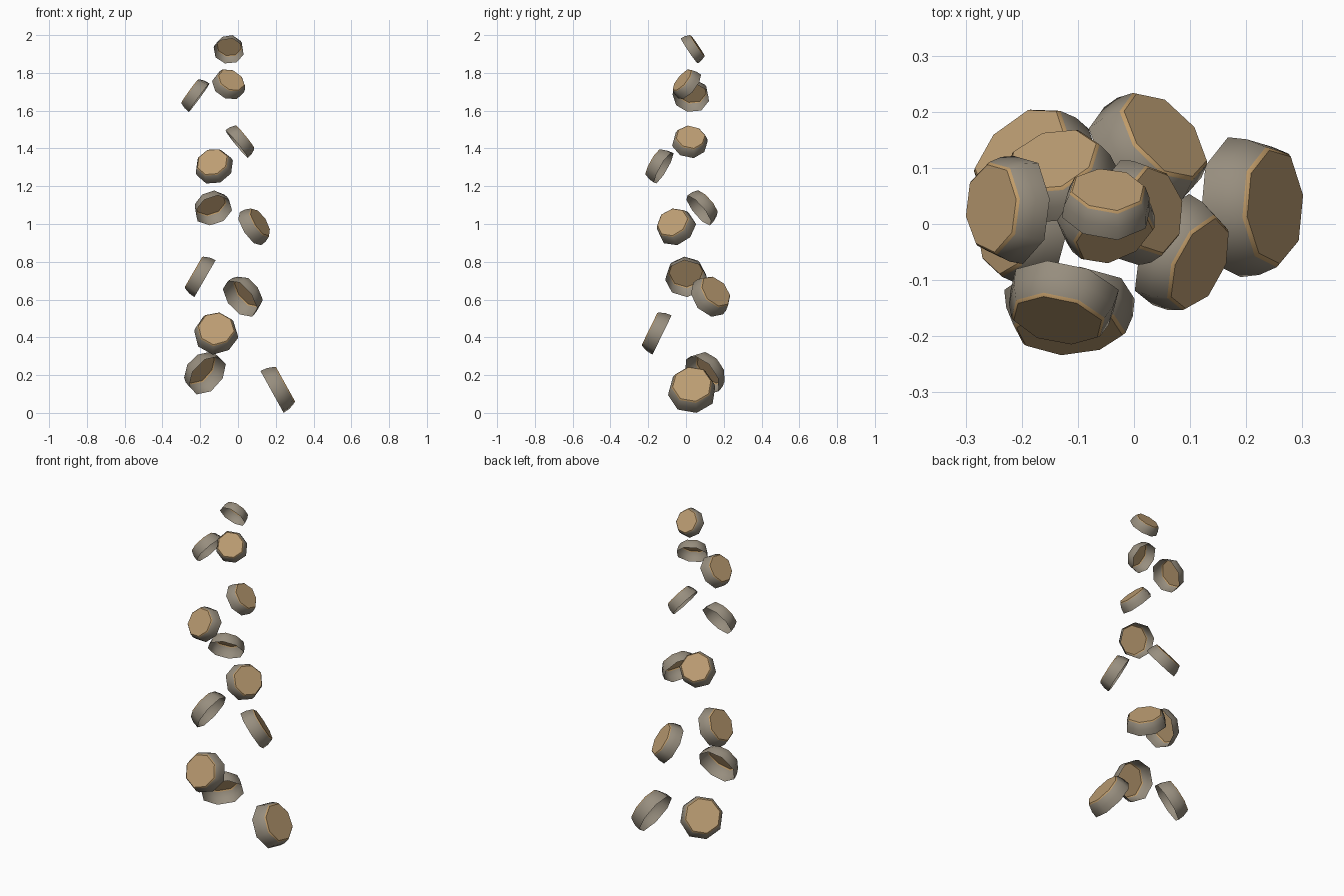
import bpy, bmesh, math, random
from mathutils import Vector, Matrix

random.seed(4)
cube = bpy.data.objects.get("Cube")
if cube:
    bpy.data.objects.remove(cube, do_unlink=True)


def material(name, rgb):
    m = bpy.data.materials.new(name)
    m.use_nodes = True
    m.diffuse_color = (*rgb, 1)
    m.node_tree.nodes["Principled BSDF"].inputs["Base Color"].default_value = (*rgb, 1)
    return m


WALL = material("grey brown bark", (0.31, 0.27, 0.21))
CAP = material("tan cut face", (0.50, 0.335, 0.17))
RIM = material("light tan rim", (0.53, 0.33, 0.14))

SIDES = 8
PROFILE = [(1.0, 0.0), (0.97, 0.3), (0.86, 0.59), (0.81, 0.64)]  # radius, height


def stub(name, centre, radius, azimuth, tilt):
    """Open tapered cup whose capped end points along azimuth and tilt."""
    bm = bmesh.new()
    phase = random.uniform(0, math.tau / SIDES)
    wobble = [random.uniform(0.97, 1.05) for _ in range(SIDES)]
    rings = []
    for r, h in PROFILE:
        rings.append([bm.verts.new((r * w * radius * math.cos(phase + math.tau * i / SIDES),
                                    r * w * radius * math.sin(phase + math.tau * i / SIDES),
                                    h * radius)) for i, w in enumerate(wobble)])
    # Bark wall, then the narrow bevel around the cut face
    for level in range(len(rings) - 1):
        low, high = rings[level], rings[level + 1]
        for i in range(SIDES):
            j = (i + 1) % SIDES
            f = bm.faces.new((low[i], low[j], high[j], high[i]))
            f.smooth = True
            f.material_index = 2 if level == len(rings) - 2 else 0
    bm.faces.new(rings[-1]).material_index = 1

    # Point the cap outward and upward, then centre the bounds
    aim = Vector((math.cos(math.radians(tilt)) * math.cos(math.radians(azimuth)),
                  math.cos(math.radians(tilt)) * math.sin(math.radians(azimuth)),
                  math.sin(math.radians(tilt))))
    bm.transform(aim.to_track_quat('Z', 'Y').to_matrix().to_4x4())
    mid = Vector([(min(v.co[k] for v in bm.verts) + max(v.co[k] for v in bm.verts)) / 2
                  for k in range(3)])
    bm.transform(Matrix.Translation(-mid))

    mesh = bpy.data.meshes.new(name)
    bm.to_mesh(mesh)
    bm.free()
    for m in (WALL, CAP, RIM):
        mesh.materials.append(m)
    ob = bpy.data.objects.new(name, mesh)
    ob.location = centre
    bpy.context.collection.objects.link(ob)


# Spiral of cut branch stubs, bottom to top: centre, radius, azimuth, tilt
STUBS = [
    ((0.21, 0.03, 0.122), 0.128, 0, 29),
    ((-0.175, 0.10, 0.21), 0.119, 132, 32),
    ((-0.115, -0.155, 0.42), 0.115, -90, 26),
    ((0.025, 0.13, 0.615), 0.114, 42, 32),
    ((-0.20, 0.0, 0.72), 0.110, 180, 30),
    ((0.085, -0.05, 0.985), 0.105, -25, 30),
    ((-0.13, 0.085, 1.085), 0.101, 110, 38),
    ((-0.125, -0.14, 1.305), 0.100, -103, 30),
    ((0.01, 0.02, 1.435), 0.093, 5, 39),
    ((-0.225, 0.025, 1.68), 0.095, 177, 36),
    ((-0.05, 0.005, 1.74), 0.089, -65, 38),
    ((-0.05, 0.035, 1.925), 0.082, 86, 34),
]
for n, spec in enumerate(STUBS):
    stub(f"branch_stub_{n + 1}", *spec)
